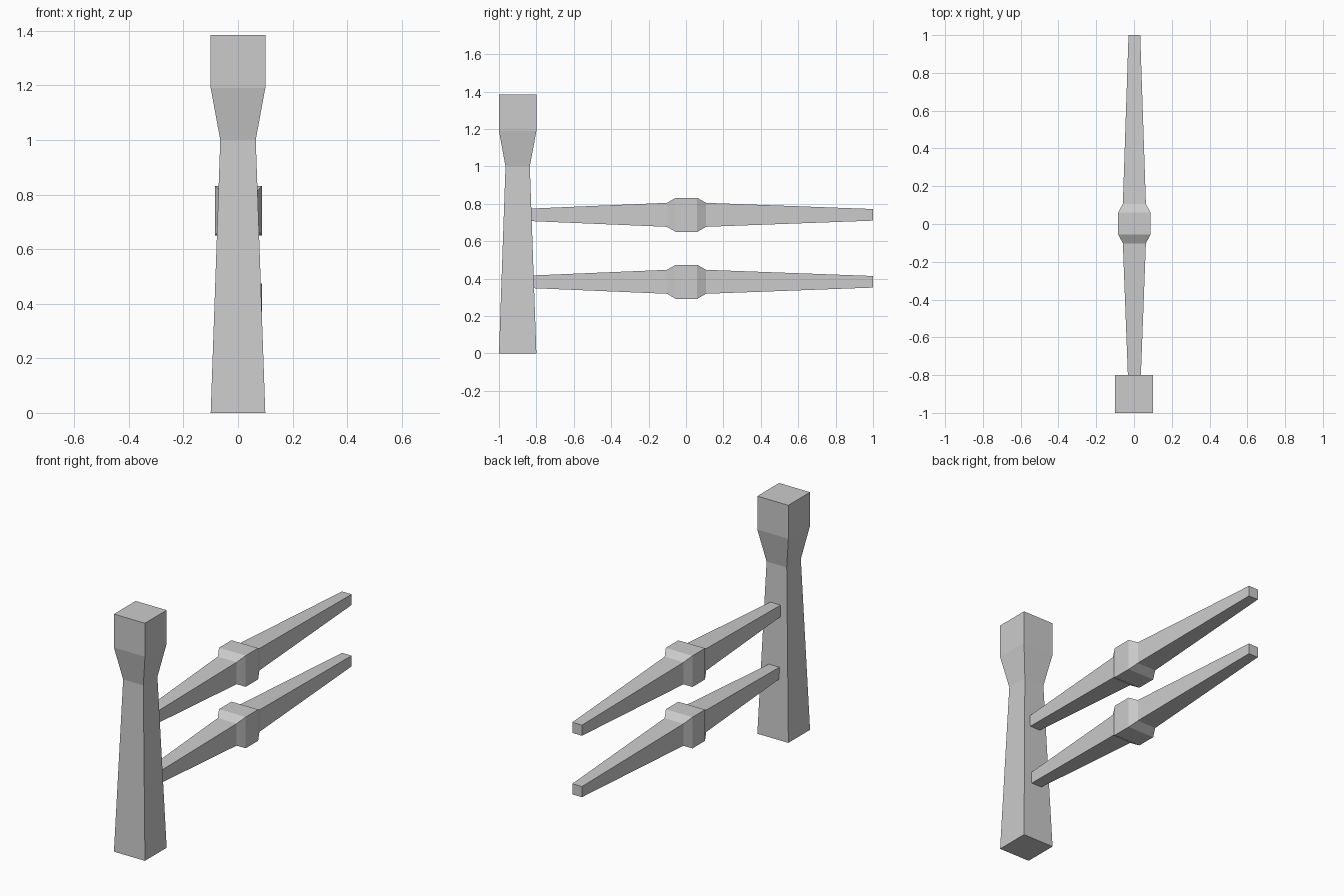
import bpy, bmesh
from mathutils import Vector

if "Cube" in bpy.data.objects:
    bpy.data.objects.remove(bpy.data.objects["Cube"])


def square_loft(name, stations, origin, axis):
    """Loft rectangular sections (position, half width, half depth) along axis."""
    bm = bmesh.new()
    rings = []
    for t, a, b in stations:
        ring = []
        for sx, sy in ((-1, -1), (1, -1), (1, 1), (-1, 1)):
            co = (sx * a, sy * b, t) if axis == 'Z' else (sx * a, t, sy * b)
            ring.append(bm.verts.new(Vector(co) + Vector(origin)))
        rings.append(ring)
    for r0, r1 in zip(rings, rings[1:]):
        for i in range(4):
            j = (i + 1) % 4
            bm.faces.new((r0[i], r0[j], r1[j], r1[i]))
    bm.faces.new(rings[0])
    bm.faces.new(rings[-1])
    bmesh.ops.recalc_face_normals(bm, faces=bm.faces)
    mesh = bpy.data.meshes.new(name)
    bm.to_mesh(mesh)
    bm.free()
    obj = bpy.data.objects.new(name, mesh)
    bpy.context.collection.objects.link(obj)
    return obj


# Fence post: tapered shaft flaring into a square head
square_loft("post", [(0, 0.1, 0.1), (1.0, 0.065, 0.065),
                     (1.19, 0.1, 0.1), (1.385, 0.1, 0.1)], (0, -0.9, 0), 'Z')

# Two tapered rails with a thick collar in the middle
rail = [(-0.89, 0.031, 0.031), (-0.102, 0.061, 0.064), (-0.055, 0.086, 0.091),
        (0.06, 0.086, 0.091), (0.107, 0.061, 0.064), (1.0, 0.031, 0.031)]
for name, z in (("lower_rail", 0.383), ("upper_rail", 0.741)):
    square_loft(name, rail, (0.002, 0, z), 'Y')
